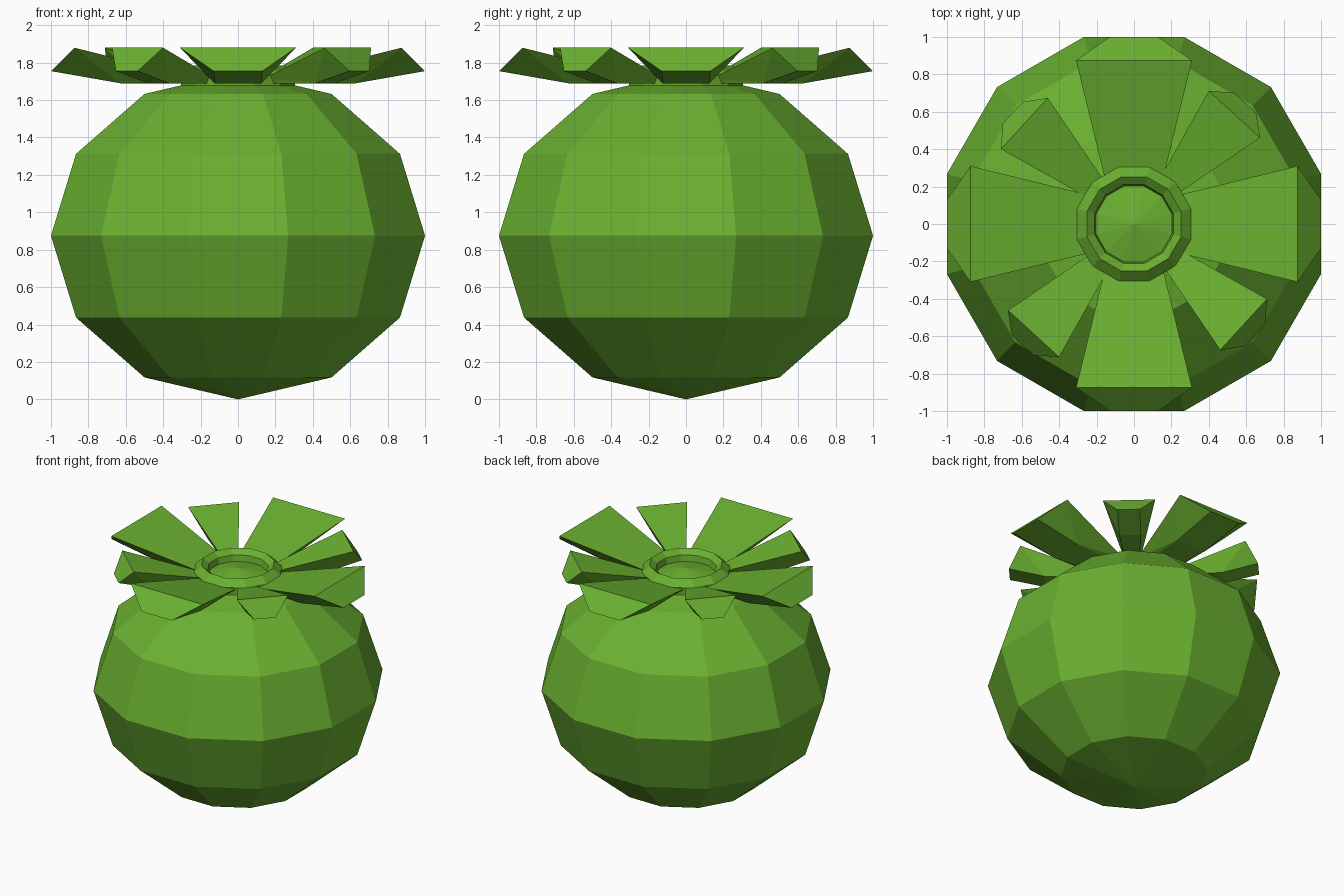
import bpy, bmesh, math
from mathutils import Matrix

if "Cube" in bpy.data.objects:
    bpy.data.objects.remove(bpy.data.objects["Cube"])

green = bpy.data.materials.new("leaf green")
green.diffuse_color = (0.144, 0.434, 0.03, 1)
green.use_nodes = True
green.node_tree.nodes["Principled BSDF"].inputs["Base Color"].default_value = green.diffuse_color
SIDES = 12
FLAT = 1 / math.cos(math.pi / SIDES)   # flat-to-flat radius -> corner radius


def finish(name, bm):
    bmesh.ops.recalc_face_normals(bm, faces=bm.faces[:])
    mesh = bpy.data.meshes.new(name)
    bm.to_mesh(mesh)
    bm.free()
    mesh.materials.append(green)
    obj = bpy.data.objects.new(name, mesh)
    bpy.context.collection.objects.link(obj)
    return obj


# Squat twelve-sided globe
bm = bmesh.new()
bmesh.ops.create_uvsphere(bm, u_segments=SIDES, v_segments=6, radius=1)
bmesh.ops.transform(bm, verts=bm.verts[:], matrix=(
    Matrix.Translation((0, 0, 0.875))
    @ Matrix.Diagonal((FLAT, FLAT, 0.875, 1))
    @ Matrix.Rotation(math.pi / SIDES, 4, 'Z')))
finish("fruit_body", bm)

# Raised rim around the crown
profile = [(0.305, 1.66), (0.305, 1.735), (0.252, 1.785),
           (0.21, 1.75), (0.195, 1.66)]
bm = bmesh.new()
loops = []
for k in range(SIDES):
    a = math.pi / SIDES + k * 2 * math.pi / SIDES
    loops.append([bm.verts.new((r * FLAT * math.cos(a), r * FLAT * math.sin(a), z))
                  for r, z in profile])
n = len(profile)
for k in range(SIDES):
    p, q = loops[k], loops[(k + 1) % SIDES]
    for i in range(n):
        j = (i + 1) % n
        bm.faces.new((p[i], q[i], q[j], p[j]))
finish("crown_rim", bm)


def petal(name, angle, sections):
    """Sections: (top radius, top half width, top z, low radius, low half width, low z)."""
    bm = bmesh.new()
    rings = []
    for tr, tw, tz, lr, lw, lz in sections:
        rings.append([bm.verts.new(c) for c in
                      ((tr, tw, tz), (lr, lw, lz), (lr, -lw, lz), (tr, -tw, tz))])
    inner, mid, tip = rings
    bm.faces.new(inner)
    bm.faces.new((tip[0], tip[1], tip[2], tip[3]))
    # top is one flat sheet, underside bends at the middle section
    bm.faces.new((inner[0], inner[3], tip[3], tip[0]))
    bm.faces.new((inner[1], inner[2], mid[2], mid[1]))
    bm.faces.new((mid[1], mid[2], tip[2], tip[1]))
    for t, l in ((0, 1), (3, 2)):
        bm.faces.new((inner[t], inner[l], mid[l]))
        bm.faces.new((inner[t], mid[l], tip[t]))
        bm.faces.new((mid[l], tip[l], tip[t]))
    bmesh.ops.delete(bm, geom=[v for v in bm.verts if not v.link_faces], context='VERTS')
    bmesh.ops.transform(bm, verts=bm.verts[:],
                        matrix=Matrix.Rotation(math.radians(angle), 4, 'Z'))
    finish(name, bm)


# Four wide leaves and four narrow leaves between them
wide = [(0.22, 0.15, 1.715, 0.22, 0.10, 1.69),
        (0.5, 0.2, 1.8, 0.63, 0.125, 1.69),
        (0.875, 0.31, 1.88, 1.0, 0.13, 1.755)]
narrow = [(0.24, 0.055, 1.715, 0.24, 0.045, 1.69),
          (0.5, 0.12, 1.8, 0.63, 0.076, 1.69),
          (0.795, 0.185, 1.88, 0.88, 0.079, 1.755)]
for k in range(4):
    petal(f"wide_leaf_{k + 1}", 90 * k, wide)
    petal(f"narrow_leaf_{k + 1}", 47.5 + 90 * k, narrow)
